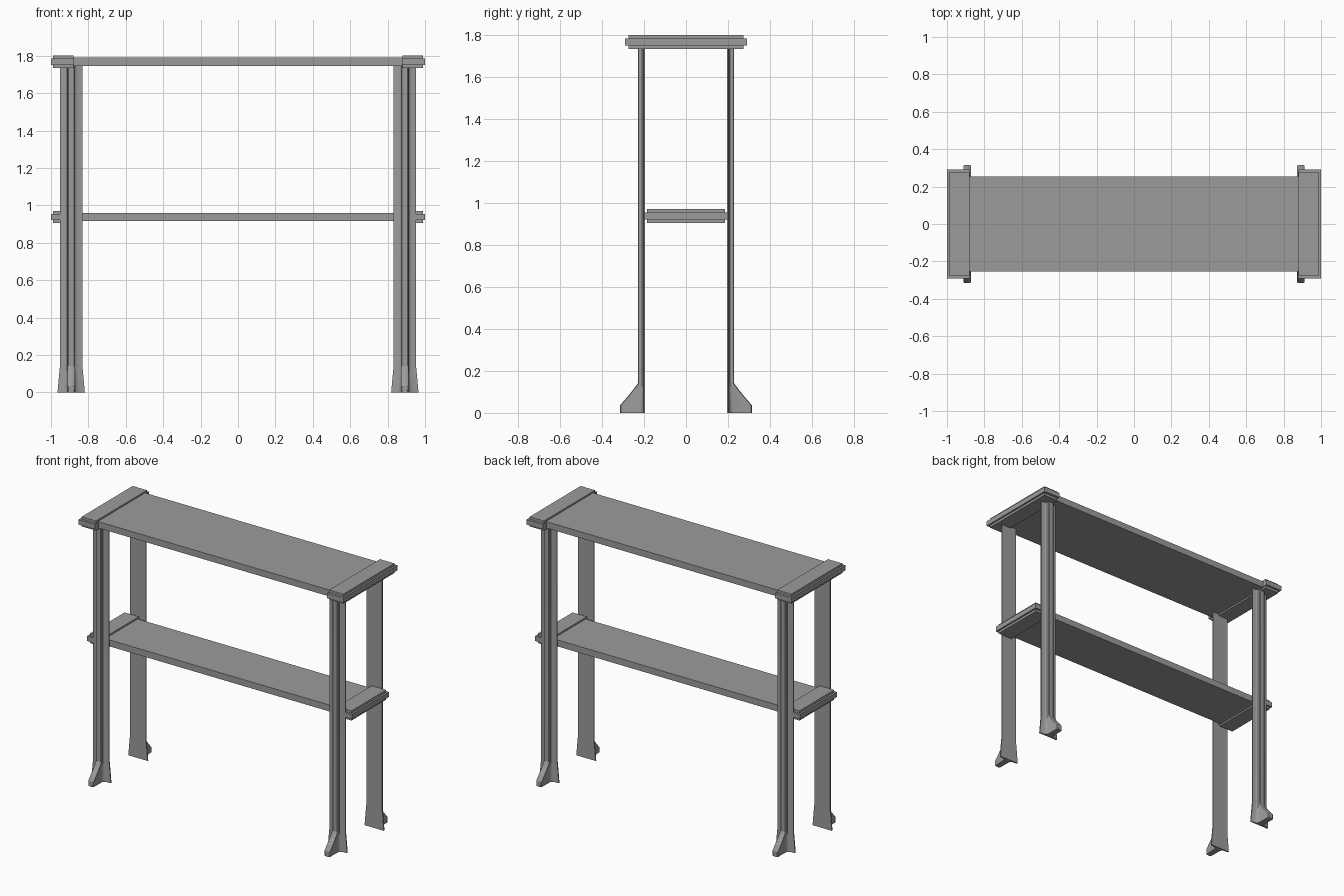
import bpy, bmesh
from math import radians

if "Cube" in bpy.data.objects:
    bpy.data.objects.remove(bpy.data.objects["Cube"], do_unlink=True)

# Single grey finish
grey = bpy.data.materials.new("matte grey")
grey.use_nodes = True
colour = (0.33, 0.33, 0.33, 1)
grey.diffuse_color = colour
grey.node_tree.nodes["Principled BSDF"].inputs["Base Color"].default_value = colour


def finish(name, bm):
    bmesh.ops.recalc_face_normals(bm, faces=bm.faces)
    mesh = bpy.data.meshes.new(name)
    bm.to_mesh(mesh)
    bm.free()
    mesh.materials.append(grey)
    obj = bpy.data.objects.new(name, mesh)
    bpy.context.collection.objects.link(obj)
    return obj


def box(name, x0, x1, depth, z0, z1):
    bm = bmesh.new()
    bmesh.ops.create_cube(bm, size=1)
    for v in bm.verts:
        v.co.x = x0 if v.co.x < 0 else x1
        v.co.y *= 2 * depth
        v.co.z = z0 if v.co.z < 0 else z1
    return finish(name, bm)


def shelf(name, z, board, cap, band):
    """Board with a stepped cap and raised band at each end."""
    box(name + "_board", -0.89, 0.89, board, z - 0.022, z + 0.022)
    for side, s in (("left", 1), ("right", -1)):
        box(f"{name}_{side}_cap", *sorted((s * 0.88, s * 0.988)), cap, z - 0.033, z + 0.033)
        box(f"{name}_{side}_band", *sorted((s * 0.876, s * 1.0)), band, z - 0.017, z + 0.017)


def leg(name, sx, sy):
    """T-section post lofted upward from a flared, ribbed foot."""
    # height, flange half width, root thickness, rib reach
    levels = [(0, 0.073, 0.028, 0.12), (0.035, 0.07, 0.025, 0.12),
              (0.09, 0.065, 0.02, 0.073), (0.14, 0.06, 0.015, 0.035),
              (1.76, 0.06, 0.015, 0.035)]
    bm = bmesh.new()
    rings = []
    for z, wide, root, reach in levels:
        half = [(wide, 0), (wide, 0.007), (0.035, 0.007 + 0.2 * (root - 0.007)),
                (0.025, 0.007 + 0.6 * (root - 0.007)), (0.021, root),
                (0.02, reach - 0.004), (0.015, reach)]
        outline = half + [(-u, v) for u, v in reversed(half)]
        rings.append([bm.verts.new((sx * 0.892 + u, sy * (0.195 + v), z))
                      for u, v in outline])
    count = len(rings[0])
    for low, high in zip(rings, rings[1:]):
        for i in range(count):
            j = (i + 1) % count
            bm.faces.new((low[i], low[j], high[j], high[i]))
    bm.faces.new(rings[0])
    bm.faces.new(rings[-1])
    obj = finish(name, bm)
    bpy.ops.object.select_all(action="DESELECT")
    obj.select_set(True)
    bpy.context.view_layer.objects.active = obj
    bpy.ops.object.shade_smooth_by_angle(angle=radians(35))


# Shelves
shelf("top_shelf", 1.768, 0.255, 0.275, 0.292)
shelf("lower_shelf", 0.938, 0.176, 0.187, 0.2)

# Four legs
for side, sx in (("left", 1), ("right", -1)):
    for end, sy in (("front", -1), ("back", 1)):
        leg(f"{end}_{side}_leg", sx, sy)
